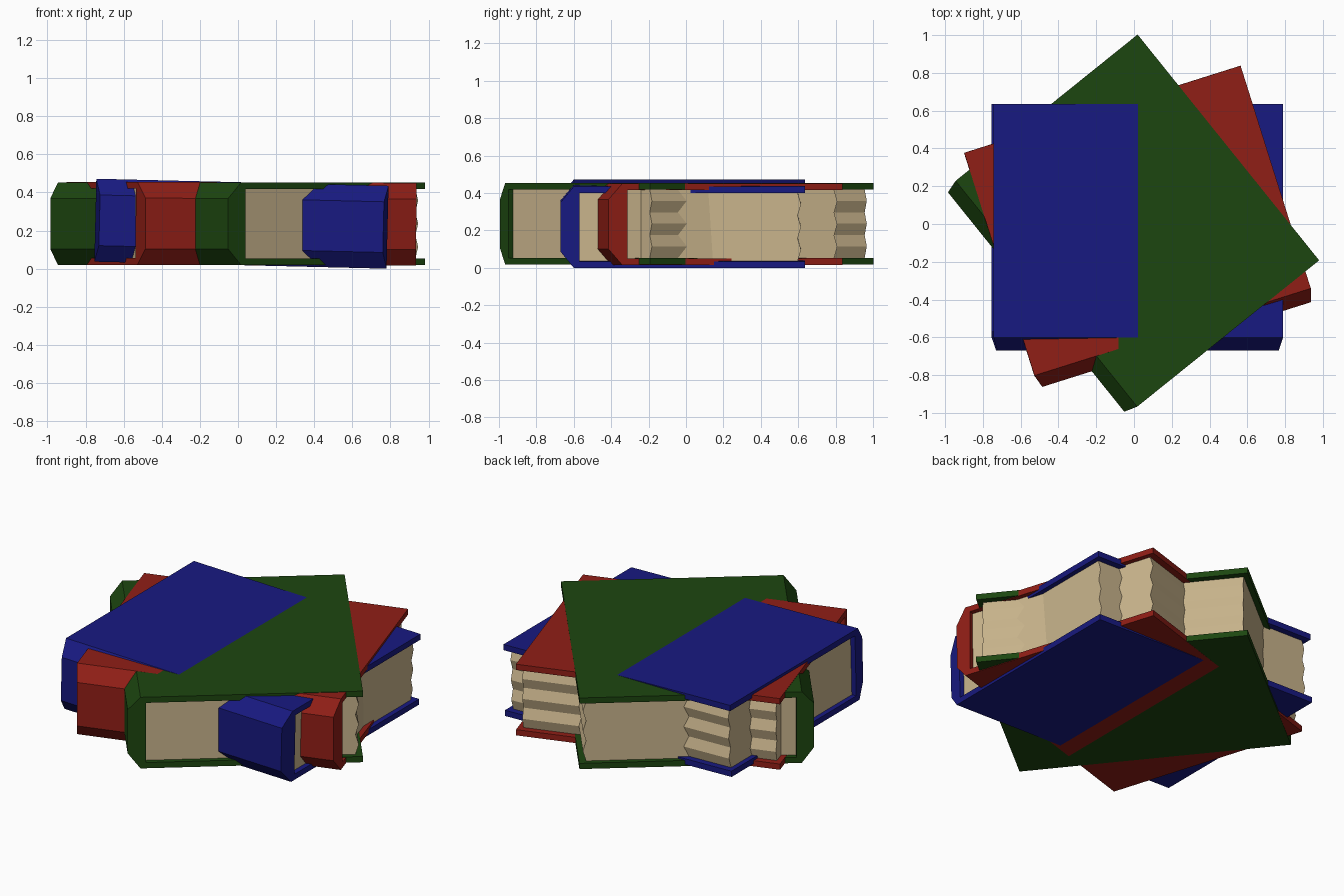
import bpy, bmesh
from math import radians
from mathutils import Matrix

if "Cube" in bpy.data.objects:
    bpy.data.objects.remove(bpy.data.objects["Cube"])

L, W, H = 0.767, 0.618, 0.2175     # half length along spine, half width, half thickness
BOARD, INSET = 0.035, 0.03


def material(name, rgb):
    m = bpy.data.materials.new(name)
    m.diffuse_color = (*rgb, 1)
    m.use_nodes = True
    m.node_tree.nodes["Principled BSDF"].inputs["Base Color"].default_value = m.diffuse_color
    return m


def make_object(name, bm, mat, matrix):
    bmesh.ops.recalc_face_normals(bm, faces=bm.faces)
    me = bpy.data.meshes.new(name)
    bm.to_mesh(me)
    bm.free()
    me.materials.append(mat)
    ob = bpy.data.objects.new(name, me)
    ob.matrix_world = matrix
    bpy.context.collection.objects.link(ob)


def prism(bm, profile, half_len, end_insets=None):
    """Extrude a (y, z) profile along x, optionally pulling points in at both ends."""
    ins = end_insets or [0] * len(profile)
    left, right = ([bm.verts.new((s * (half_len - i), y, z))
                    for (y, z), i in zip(profile, ins)] for s in (-1, 1))
    bm.faces.new(left)
    bm.faces.new(right)
    n = len(profile)
    for i in range(n):
        j = (i + 1) % n
        bm.faces.new((left[i], left[j], right[j], right[i]))


def book(name, mat, angle, tilt, z):
    place = (Matrix.Translation((0.018, 0.018, z)) @ Matrix.Rotation(tilt, 4, 'Y')
             @ Matrix.Rotation(radians(angle), 4, 'Z'))

    # Cover: two boards joined by a spine with tapered outer face
    h = H - BOARD
    bm = bmesh.new()
    s = 0.133
    prism(bm, [(W, H), (-W, H), (-W - 0.07, s), (-W - 0.07, -s), (-W, -H), (W, -H),
               (W, -h), (-W + INSET, -h), (-W + INSET, h), (W, h)],
          L, [0, 0, 0.022, 0.022] + [0] * 6)
    make_object(name + "_cover", bm, mat, place)

    # Pages: block with a rippled fore edge
    bm = bmesh.new()
    ripple = [(W - INSET + (0.009 if i % 2 else -0.009), -h + 2 * h * i / 6) for i in range(7)]
    prism(bm, [(-W + INSET, h), (-W + INSET, -h)] + ripple, L - INSET)
    make_object(name + "_pages", bm, paper, place)


paper = material("paper", (0.60, 0.47, 0.27))
green = material("green_cloth", (0.012, 0.062, 0.005))
red = material("red_cloth", (0.28, 0.013, 0.008))
blue = material("blue_cloth", (0.009, 0.010, 0.22))

# Three interlocked books, turned about a shared centre
book("green_book", green, -51.2, 0, 0.236)
book("red_book", red, 17.5, 0.003, 0.2357)
book("blue_book", blue, 0, 0.024, 0.236)
